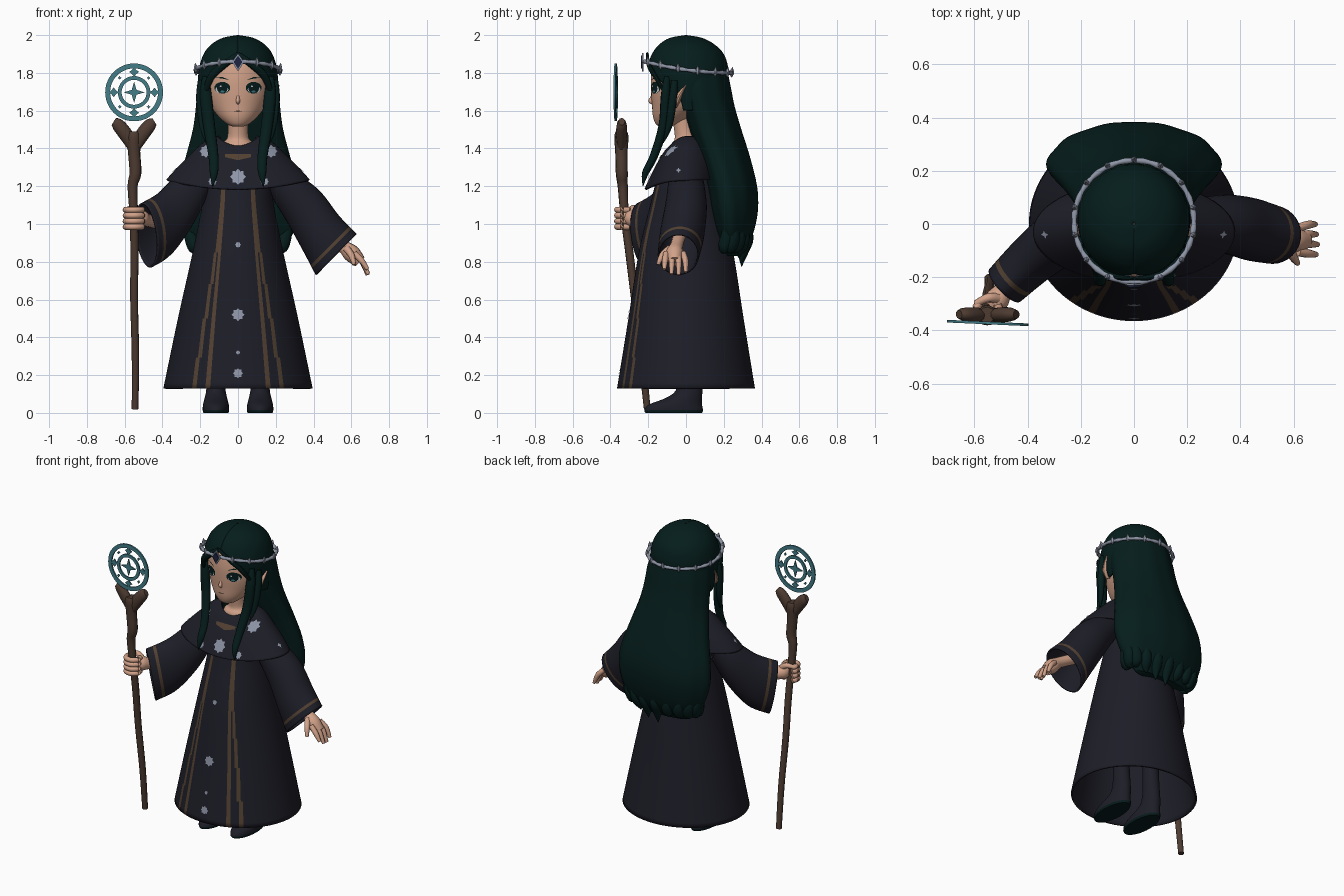
import bpy, bmesh, random
from math import sin, cos, pi, radians
from mathutils import Vector
from mathutils.bvhtree import BVHTree

random.seed(4)
if "Cube" in bpy.data.objects:
    bpy.data.objects.remove(bpy.data.objects["Cube"], do_unlink=True)


def material(name, r, g, b):
    m = bpy.data.materials.new(name)
    m.use_nodes = True
    m.diffuse_color = (r, g, b, 1)
    m.node_tree.nodes["Principled BSDF"].inputs["Base Color"].default_value = (r, g, b, 1)
    return m


ROBE = material("dark robe cloth", .0125, .0125, .021)
HAIR = material("deep green hair", .0015, .0125, .0115)
SKIN = material("skin", .64, .36, .25)
WOOD = material("staff wood", .075, .044, .031)
TRIM = material("brown trim", .085, .052, .031)
SILVER = material("silver", .27, .30, .38)
TEAL = material("teal metal", .055, .20, .24)
GEM = material("blue gem", .012, .017, .05)
WHITE = material("eye white", .6, .63, .63)
DARK = material("dark teal", .002, .011, .012)


def finish(name, bm, mats, thick=0):
    bmesh.ops.recalc_face_normals(bm, faces=bm.faces[:])
    me = bpy.data.meshes.new(name)
    bm.to_mesh(me)
    bm.free()
    for m in mats:
        me.materials.append(m)
    me.shade_smooth()
    me.set_sharp_from_angle(angle=radians(45))
    ob = bpy.data.objects.new(name, me)
    bpy.context.collection.objects.link(ob)
    if thick:
        mod = ob.modifiers.new("thickness", "SOLIDIFY")
        mod.thickness, mod.offset, mod.material_offset = thick, -1, -1
    return ob


def smooth_rows(rows, k):
    out = []
    for i in range(len(rows) - 1):
        q = (rows[max(i - 1, 0)], rows[i], rows[i + 1], rows[min(i + 2, len(rows) - 1)])
        for s in range(k):
            t = s / k
            out.append([b + .5 * t * (c - a + t * (2 * a - 5 * b + 4 * c - d + t * (3 * b - a - 3 * c + d)))
                        for a, b, c, d in zip(*q)])
    return out + [list(rows[-1])]


def skin(name, loops, mats, rule=None, closed=True, caps=True, thick=0):
    bm = bmesh.new()
    grid = [[bm.verts.new(p) for p in loop] for loop in loops]
    n = len(loops[0])
    for i in range(len(grid) - 1):
        for j in range(n if closed else n - 1):
            k = (j + 1) % n
            f = bm.faces.new((grid[i][j], grid[i][k], grid[i + 1][k], grid[i + 1][j]))
            f.material_index = rule(i, j) if rule else 0
    if caps:
        bm.faces.new(grid[0])
        bm.faces.new(grid[-1])
    return finish(name, bm, mats, thick)


def ellipse(c, u, v, n):
    return [c + u * sin(2 * pi * j / n) + v * cos(2 * pi * j / n) for j in range(n)]


def loft(name, rows, mats, n=48, k=4, cx=0, gap=None, wave=0, sag=0, front=1, **kw):
    """Rows of z, centre y, half width, half depth; angle zero faces front."""
    loops = []
    for z, cy, rx, ry in smooth_rows(rows, k):
        g = gap(z) if gap else 0
        loop = []
        for j in range(n):
            a = g + (2 * pi - 2 * g) * j / (n - 1 if gap else n)
            w = 1 + wave * cos(11 * a)
            y = cy - ry * w * cos(a) * (front if cos(a) > 0 else 1)
            loop.append(Vector((cx + rx * w * sin(a), y, z - sag * max(0, cos(a)) ** 2)))
        loops.append(loop)
    return skin(name, loops, mats, closed=not gap, **kw)


def tube(name, rows, mat, n=10, k=4, flat=1):
    """Rows of x, y, z, radius."""
    rows = smooth_rows(rows, k)
    pts = [Vector(r[:3]) for r in rows]
    loops = []
    for i, p in enumerate(pts):
        t = pts[min(i + 1, len(pts) - 1)] - pts[max(i - 1, 0)]
        u = t.cross(Vector((.13, 1, .07))).normalized()
        v = t.cross(u).normalized()
        r = max(rows[i][3], .001)
        loops.append(ellipse(p, u * r, v * r * flat, n))
    return skin(name, loops, [mat])


def plate(name, outline, place, mat, half=.004):
    skin(name, [[place(x, z, s) for x, z in outline] for s in (-half, half)], [mat])


def star(n, r, inner):
    return [((r if i % 2 == 0 else inner) * sin(pi * i / n), (r if i % 2 == 0 else inner) * cos(pi * i / n))
            for i in range(2 * n)]


def oval(rx, rz, n=20):
    return [(rx * sin(2 * pi * i / n), rz * cos(2 * pi * i / n)) for i in range(n)]


def decal(name, target, centre, outline, mat, lift=.004, d=(0, 1, 0)):
    """Thin patch projected onto a surface along direction d."""
    me, d = target.data, Vector(d)
    tree = BVHTree.FromPolygons([v.co for v in me.vertices], [p.vertices[:] for p in me.polygons])
    right = Vector((d.y, -d.x, 0))
    hits = [tree.ray_cast(Vector(centre) - d * 2 + right * x + Vector((0, 0, z)), d)[0]
            for x, z in [(0, 0)] + outline]
    hits = [h - d * lift for h in hits if h]
    bm = bmesh.new()
    vs = [bm.verts.new(h) for h in hits]
    for i in range(1, len(vs)):
        bm.faces.new((vs[0], vs[i], vs[i % (len(vs) - 1) + 1]))
    finish(name, bm, [mat])


# Robe with paired trim stripes that part towards the hem
def robe_trim(i, j):
    j, outer = min(j, 179 - j), 13 + max(0, 4 - i // 4)
    return int(j in (11, 12, outer, outer + 1))


robe = loft("robe", [(.13, 0, .395, .365), (.5, 0, .318, .305), (.85, 0, .24, .25), (1.1, 0, .19, .19),
                     (1.25, 0, .17, .15), (1.38, 0, .12, .09)], [ROBE, TRIM], n=180, k=8, caps=False, thick=.012,
            rule=robe_trim)
for z, r in ((.89, .016), (.52, .034), (.32, .012), (.21, .027)):
    decal("robe_star", robe, (0, 0, z), star(8, r, r * .75), SILVER)

# Cape
cape = loft("cape", [(1.465, 0, .11, .085), (1.435, 0, .18, .115), (1.36, -.01, .26, .15), (1.29, -.02, .33, .175),
                     (1.235, -.03, .38, .19)], [ROBE], n=60, sag=.05, caps=False, thick=.012)
decal("neckline_trim", cape, (0, 0, 1.36), [(-.07, .01), (.07, .01), (.07, -.006), (0, -.022), (-.07, -.006)], TRIM)
for x, z, r in ((0, 1.25, .042), (-.17, 1.385, .034), (.175, 1.385, .034), (-.135, 1.225, .022), (.14, 1.225, .022)):
    decal("cape_star", cape, (x, 0, z), star(8, r, r * .75), SILVER, .006)
for s in (-1, 1):
    decal("cape_side_star", cape, (0, -.04, 1.285), star(4, .014, .007), SILVER, .005, (-s, 0, 0))

# Sleeves: rows of centre, half width, half height
for name, rows, u, v in (
        ("left_sleeve", [(.2, 0, 1.25, .09, .08), (.34, 0, 1.1, .11, .12), (.44, -.02, .95, .118, .135),
                         (.52, -.04, .838, .11, .155)], (0, 1, 0), (.7, 0, .7)),
        ("right_sleeve", [(-.2, 0, 1.24, .09, .09), (-.29, -.06, 1.12, .105, .145), (-.39, -.14, 1.0, .095, .17),
                          (-.485, -.23, .94, .085, .175)], (-.68, .73, 0), (-.12, -.11, .98))):
    u, v = Vector(u), Vector(v)
    skin(name, [ellipse(Vector(r[:3]), u * r[3], v * r[4], 32) for r in smooth_rows(rows, 8)], [ROBE, TRIM],
         rule=lambda i, j: int(i == 20), caps=False, thick=.01)

# Left hand, relaxed
tube("left_palm", [(.43, -.03, .95, .035), (.55, -.05, .885, .034), (.6, -.06, .845, .046), (.645, -.06, .8, .034)],
     SKIN, n=14)
for i, tip in enumerate((.76, .735, .73, .745)):
    y = -.105 + .03 * i
    tube("left_finger", [(.615, y, .845, .016), (.655, y - .006 + .006 * i, .805, .016),
                         (.69 - .004 * abs(i - 1), y - .01 + .008 * i, tip, .01)], SKIN)
tube("left_thumb", [(.575, -.085, .87, .02), (.6, -.125, .835, .017), (.615, -.148, .785, .01)], SKIN)

# Right hand, gripping the staff
tube("right_palm", [(-.4, -.16, 1.0, .034), (-.48, -.24, 1.02, .034), (-.515, -.285, 1.03, .046),
                    (-.535, -.31, 1.03, .036)], SKIN, n=14)
for i in range(4):
    z = .985 + .03 * i
    tube("right_finger", [(-.55 + .045 * cos(a), -.325 + .04 * sin(a), z, .016)
                          for a in (.6, -.4, -1.4, -2.3, -3.2, -4)], SKIN)
tube("right_thumb", [(-.515, -.28, 1.06, .02), (-.55, -.278, 1.085, .017), (-.595, -.3, 1.075, .013)], SKIN)

# Staff with forked head
tube("staff", [(-.545, -.205, .02, .018), (-.543, -.235, .3, .02), (-.55, -.27, .6, .021), (-.548, -.3, .85, .022),
               (-.552, -.325, 1.05, .023), (-.558, -.335, 1.2, .027), (-.543, -.34, 1.27, .032),
               (-.55, -.342, 1.38, .033), (-.552, -.342, 1.46, .038), (-.552, -.342, 1.49, .03)], WOOD)
for s in (-1, 1):
    tube("staff_fork", [(-.55, -.342, 1.4, .03), (-.55 + s * .045, -.342, 1.475, .038),
                        (-.55 + s * .085, -.34, 1.525, .035), (-.55 + s * .108, -.34, 1.542, .022)], WOOD, flat=.75)


# Pierced disc above the staff
def disc(x, z, off):
    return Vector((-.55 + x, -.372 - .045 * x + off, 1.697 + z))


for name, r0, r1 in (("outer_ring", .127, .153), ("inner_ring", .066, .086)):
    skin(name, [[disc(r * sin(a), r * cos(a), t) for r, t in ((r0, -.005), (r1, -.005), (r1, .005), (r0, .005))]
                for a in [2 * pi * i / 48 for i in range(49)]], [TEAL], caps=False)
plate("centre_star", star(4, .056, .018), disc, TEAL)
for i in range(8):
    a, r = pi * i / 4, (.026 if i % 2 == 0 else .01)
    plate("disc_diamond", [(x + .108 * sin(a), z + .108 * cos(a)) for x, z in star(4, r, r * .6)], disc, TEAL)

# Legs and shoes with dark soles
for s in (-1, 1):
    loft("boot", [(0, -.065, .066, .15), (.015, -.065, .07, .155), (.045, -.055, .068, .14), (.085, -.005, .058, .09),
                  (.14, .02, .05, .066), (.3, .02, .048, .052), (.6, .01, .05, .05)], [DARK, ROBE], n=28,
         cx=s * .117, rule=lambda i, j: int(i > 3))

# Head, neck, nose, ears
loft("neck", [(1.36, 0, .1, .085), (1.42, 0, .09, .078), (1.45, 0, .06, .06), (1.5, -.01, .053, .053),
              (1.57, -.02, .055, .055)], [SKIN], n=32)
head = loft("head", [(1.515, -.115, .025, .025), (1.53, -.1, .06, .06), (1.57, -.07, .105, .105),
                     (1.63, -.03, .148, .15), (1.7, -.015, .172, .17), (1.78, -.005, .178, .18),
                     (1.86, 0, .168, .17), (1.93, 0, .12, .12)], [SKIN])
tube("nose", [(0, -.174, 1.69, .005), (0, -.183, 1.665, .009), (0, -.187, 1.65, .012), (0, -.174, 1.637, .006)], SKIN)
decal("mouth", head, (0, 0, 1.597), oval(.022, .003), TRIM, .002)
for s in (-1, 1):
    tube("ear", [(s * .16, -.055, 1.62, .014), (s * .178, -.045, 1.655, .028), (s * .195, -.03, 1.69, .022),
                 (s * .216, 0, 1.735, .003)], SKIN, flat=.6)
    x, z = s * .083, 1.716
    decal("lash", head, (x, 0, z + .005), oval(.042, .031), HAIR, .002)
    decal("eye_white", head, (x + s * .002, 0, z - .004), oval(.034, .021), WHITE, .004)
    decal("iris", head, (x, 0, z + .002), oval(.028, .028), DARK, .006)
    decal("iris_glow", head, (x, 0, z - .015), oval(.011, .006), TEAL, .0075)
    decal("eye_glint", head, (x - .009, 0, z + .013), oval(.005, .005), WHITE, .0085)
    decal("brow", head, (x, 0, 1.77), [(s * a, b) for a, b in ((-.036, -.008), (0, .009), (.038, .004), (0, .001))],
          HAIR, .004)

# Parted hair cap
loft("hair_cap", [(2.0, 0, .004, .004), (1.985, 0, .082, .086), (1.95, .005, .142, .147), (1.9, .01, .182, .19),
                  (1.83, .01, .205, .213), (1.75, .015, .212, .208), (1.66, .03, .206, .19), (1.6, .04, .198, .178)],
     [HAIR], n=64, gap=lambda z: radians(min(72, max(0, 1.885 - z) * 340)), caps=False, thick=.012)

# Long back hair with ragged tips
loft("back_hair", [(1.82, .04, .19, .18), (1.72, .05, .214, .19), (1.62, .075, .222, .185), (1.5, .11, .238, .185),
                   (1.35, .16, .277, .182), (1.2, .2, .318, .178), (1.08, .215, .328, .168), (.97, .225, .3, .138),
                   (.89, .235, .25, .095), (.83, .24, .19, .05)], [HAIR], n=88, wave=.01, front=.5)
for i in range(11):
    a = radians(80 + 20 * i)
    x, y = .25 * sin(a), .235 - .085 * cos(a)
    tip = .775 + .09 * abs(sin(a)) + random.uniform(-.02, .03)
    tube("hair_tip", [(x * 1.1, y, 1.0, .02), (x, y, .93, .038), (x * .92, y - .015, .87, .034),
                      (x * .85, y * .7 + .07, tip, .002)], HAIR)

# Front locks and fringe
for s in (-1, 1):
    tube("side_lock", [(s * .17, -.1, 1.78, .02), (s * .17, -.108, 1.68, .032), (s * .153, -.12, 1.52, .032),
                       (s * .13, -.17, 1.36, .027), (s * .128, -.215, 1.27, .022), (s * .135, -.228, 1.2, .002)],
         HAIR, flat=.8)
    tube("outer_lock", [(s * .195, -.06, 1.76, .018), (s * .2, -.07, 1.66, .022), (s * .187, -.09, 1.52, .018),
                        (s * .17, -.12, 1.43, .002)], HAIR)
    tube("fringe", [(0, -.205, 1.9, .012), (s * .075, -.198, 1.845, .018), (s * .138, -.165, 1.785, .02),
                    (s * .175, -.115, 1.7, .014)], HAIR, flat=.6)


# Circlet with leaves and a framed gem
def band(a, r=.225):
    return r * sin(a), .01 - (r + .004) * cos(a), 1.8225 + .03 * cos(a) + .0075 * cos(2 * a)


tube("circlet", [(*band(2 * pi * i / 48), .009 + .003 * (i % 2)) for i in range(49)], SILVER, n=8, k=2)
for i in range(1, 14):
    a = 2 * pi * i / 14
    x, y, z = band(a, .228)
    tube("circlet_leaf", [(x, y, z - .024, .001), (x, y, z, .013), (x * 1.02, y * 1.02, z + .03, .001)], SILVER, n=6)
for name, r, y, mat in (("gem_frame", 1, -.228, SILVER), ("gem", .72, -.235, GEM)):
    plate(name, [(x * r, z * r) for x, z in ((0, .046), (.032, 0), (0, -.05), (-.032, 0))],
          lambda x, z, o: Vector((x, y + o, 1.858 + z)), mat)
